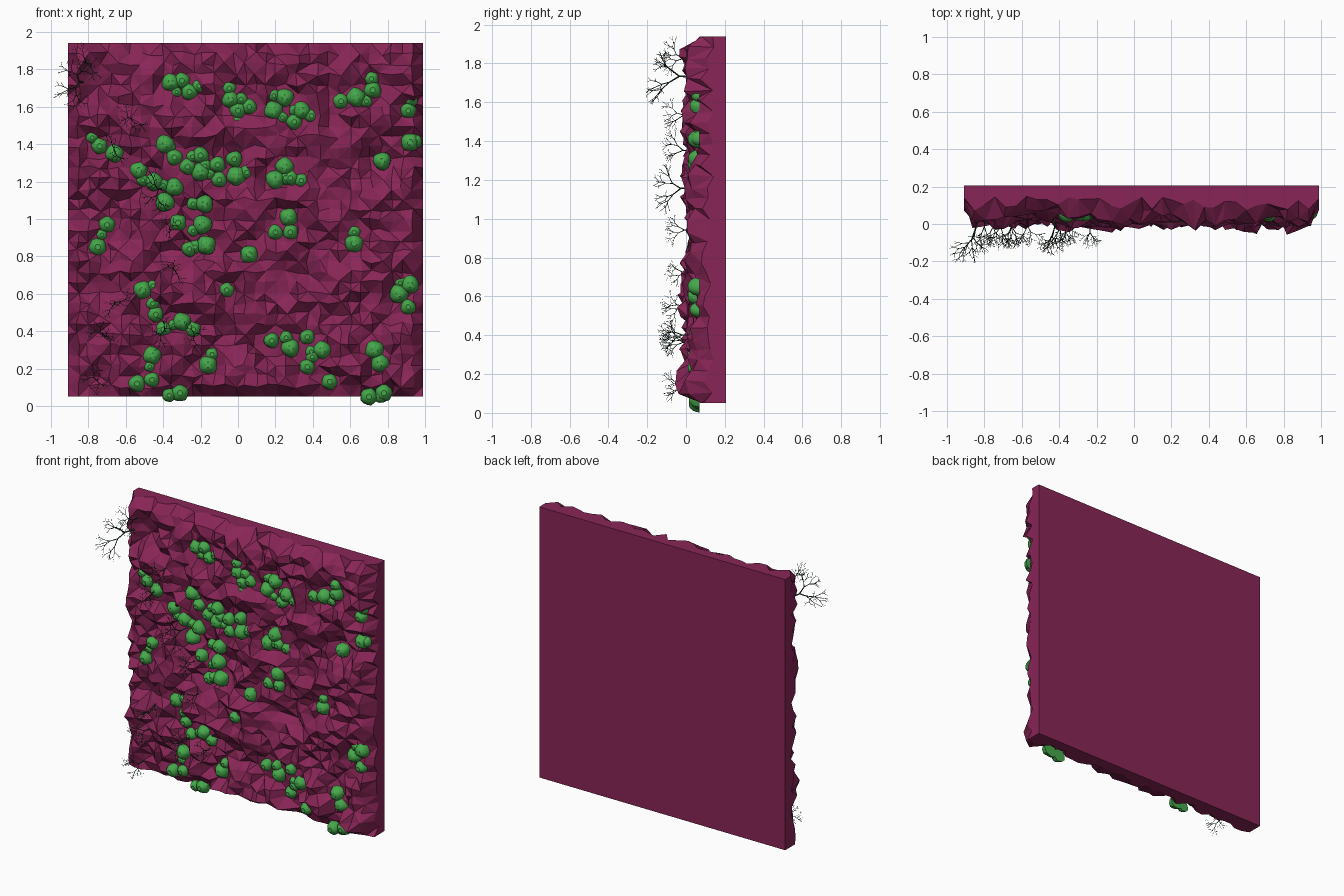
import bpy, bmesh, math, random
from mathutils import Vector, noise

if "Cube" in bpy.data.objects:
    bpy.data.objects.remove(bpy.data.objects["Cube"])

random.seed(7)
X0, X1, Z0, Z1, BACK = -0.91, 0.99, 0.05, 1.94, 0.205
N = 34

# x, z of the dome corals
domes = [
    (-.30, 1.74), (-.26, 1.68), (-.36, 1.73), (-.04, 1.64), (0, 1.58), (.06, 1.60), (.19, 1.58),
    (.25, 1.65), (.34, 1.58), (.30, 1.52), (.55, 1.63), (.63, 1.65), (.72, 1.69), (.91, 1.58),
    (.92, 1.41), (.77, 1.31), (-.74, 1.39), (-.66, 1.35), (-.53, 1.26), (-.39, 1.40), (-.34, 1.33),
    (-.45, 1.20), (-.34, 1.17), (-.27, 1.28), (-.20, 1.34), (-.20, 1.25), (-.11, 1.29), (-.10, 1.21),
    (-.02, 1.32), (-.01, 1.23), (-.39, 1.09), (-.32, .98), (-.18, 1.08), (-.19, .97), (-.17, .86),
    (-.26, .84), (.25, 1.28), (.20, 1.21), (.28, 1.22), (.27, 1.01), (.20, .93), (.28, .93),
    (.06, .81), (-.75, .85), (-.70, .97), (.62, .87), (-.51, .62), (-.06, .62), (.92, .65),
    (.86, .60), (.91, .53), (-.44, .49), (-.40, .41), (-.30, .45), (-.24, .41), (-.46, .27),
    (-.46, .14), (-.54, .12), (-.16, .22), (-.31, .07), (.18, .35), (.28, .31), (.37, .37),
    (.45, .30), (.37, .21), (.49, .13), (.73, .30), (.76, .23), (.70, .05), (.78, .07)]

# x, z, size of the branching corals
bushes = [(-.83, 1.73, 1.25), (-.80, 1.82, .8), (-.57, 1.54, .75), (-.66, 1.35, .8), (-.41, 1.16, 1.05),
          (-.36, .94, .7), (-.33, .72, .7), (-.66, .56, .8), (-.39, .40, .9), (-.71, .37, .8),
          (-.24, .36, .8), (-.75, .14, .8)]


def make(name, bm, color):
    mesh = bpy.data.meshes.new(name)
    bmesh.ops.recalc_face_normals(bm, faces=bm.faces)
    bm.to_mesh(mesh)
    bm.free()
    ob = bpy.data.objects.new(name, mesh)
    bpy.context.collection.objects.link(ob)
    mat = bpy.data.materials.new(name)
    mat.diffuse_color = (*color, 1)
    mat.use_nodes = True
    mat.node_tree.nodes["Principled BSDF"].inputs["Base Color"].default_value = mat.diffuse_color
    mesh.materials.append(mat)
    return ob


def depth(x, z):
    """Front surface of the rock: rolling noise, spikes, hollows round the domes."""
    p = Vector((x * 2.6, 1.3, z * 3.4))
    y = 0.035 - 0.085 * noise.noise(p) - 0.035 * noise.noise(p * 2.7) + random.uniform(-0.035, 0.03)
    near = min(math.hypot(x - a, z - b) for a, b in domes)
    if near < 0.085:
        y = max(y, 0.045) + random.uniform(0, 0.025)
    return min(max(y, -0.07), 0.13)


# rock wall: jagged front sheet closed by flat sides and back
bm = bmesh.new()
grid = []
for j in range(N + 1):
    row = []
    for i in range(N + 1):
        x, z = X0 + (X1 - X0) * i / N, Z0 + (Z1 - Z0) * j / N
        rim = i in (0, N) or j in (0, N)
        y = random.uniform(0.07, 0.15) if rim else depth(x, z)
        k = 0 if rim else 0.012
        row.append(bm.verts.new((x + random.uniform(-k, k), y, z + random.uniform(-k, k))))
    grid.append(row)
for j in range(N):
    for i in range(N):
        a, b, c, d = grid[j][i], grid[j][i + 1], grid[j + 1][i + 1], grid[j + 1][i]
        for tri in (((a, b, c), (a, c, d)) if (i + j) % 2 else ((a, b, d), (b, c, d))):
            bm.faces.new(tri)
edges = [e for e in bm.edges if e.is_boundary]
ext = bmesh.ops.extrude_edge_only(bm, edges=edges)["geom"]
for v in ext:
    if isinstance(v, bmesh.types.BMVert):
        v.co.y = BACK
bmesh.ops.holes_fill(bm, edges=[e for e in ext if isinstance(e, bmesh.types.BMEdge)], sides=0)
make("rock_wall", bm, (0.25, 0.019, 0.095))


# dome corals: lobed half balls with a flat back
def add_dome(bm, x, z, r):
    seg, rings, turn = 14, 5, random.random() * 6
    lobes = random.choice((3, 4, 5))
    loops = []
    for k in range(rings):
        t = k / rings * math.pi / 2
        loop = []
        for s in range(seg):
            a = s / seg * math.tau
            q = r * math.cos(t) * (1 + 0.06 * math.cos(lobes * a + turn))
            loop.append(bm.verts.new((x + q * math.cos(a), 0.07 - 1.25 * r * math.sin(t), z + q * math.sin(a))))
        loops.append(loop)
    tip = bm.verts.new((x, 0.075 - 1.25 * r, z))
    for s in range(seg):
        n = (s + 1) % seg
        for lo, hi in zip(loops, loops[1:]):
            bm.faces.new((lo[s], lo[n], hi[n], hi[s]))
        bm.faces.new((loops[-1][s], loops[-1][n], tip))
    bm.faces.new(loops[0])


bm = bmesh.new()
for x, z in domes:
    add_dome(bm, x, z, random.uniform(0.041, 0.053))
    if random.random() < 0.5:
        a = random.random() * math.tau
        add_dome(bm, min(x + 0.06 * math.cos(a), 0.95), max(z + 0.06 * math.sin(a), 0.05), random.uniform(0.028, 0.04))
ob = make("dome_corals", bm, (0.06, 0.39, 0.07))
bpy.context.view_layer.objects.active = ob
ob.select_set(True)
bpy.ops.object.shade_smooth_by_angle(angle=math.radians(40))


# branching corals: recursively forking tapered twigs
def twig(bm, p, d, length, r, level):
    q = p + d * length
    u = d.orthogonal().normalized()
    w = d.cross(u)
    ends = []
    for c, rad in ((p, r), (q, r * 0.72)):
        ends.append([bm.verts.new(c + rad * (u * math.cos(t) + w * math.sin(t)))
                     for t in (0, math.tau / 3, 2 * math.tau / 3)])
    for s in range(3):
        n = (s + 1) % 3
        bm.faces.new((ends[0][s], ends[0][n], ends[1][n], ends[1][s]))
    bm.faces.new(ends[1])
    if level == 0:
        return
    spin = random.random() * math.tau
    for k in range(2 if level % 3 else 3):
        a = spin + k * math.tau / (2 if level % 3 else 3)
        side = u * math.cos(a) + w * math.sin(a)
        nd = (d + side * random.uniform(0.45, 0.85)).normalized()
        nd = Vector((nd.x, min(nd.y, 0.25), nd.z)).normalized()
        twig(bm, q, nd, length * random.uniform(0.68, 0.88), r * 0.72, level - 1)


bm = bmesh.new()
for x, z, s in bushes:
    lean = Vector((random.uniform(-.3, .1) - (0.35 if s > 1.2 else 0), -1, random.uniform(-.2, .2))).normalized()
    start = -0.005 if s < 1.2 else 0.0
    twig(bm, Vector((x, start + 0.04, z)), lean, 0.062 * s, 0.0055 * s, 5)
# keep the bushes inside the overall size
for v in bm.verts:
    v.co.x = max(v.co.x, -1.0)
    v.co.y = max(v.co.y, -0.205)
make("branching_corals", bm, (0.013, 0.042, 0.02))
